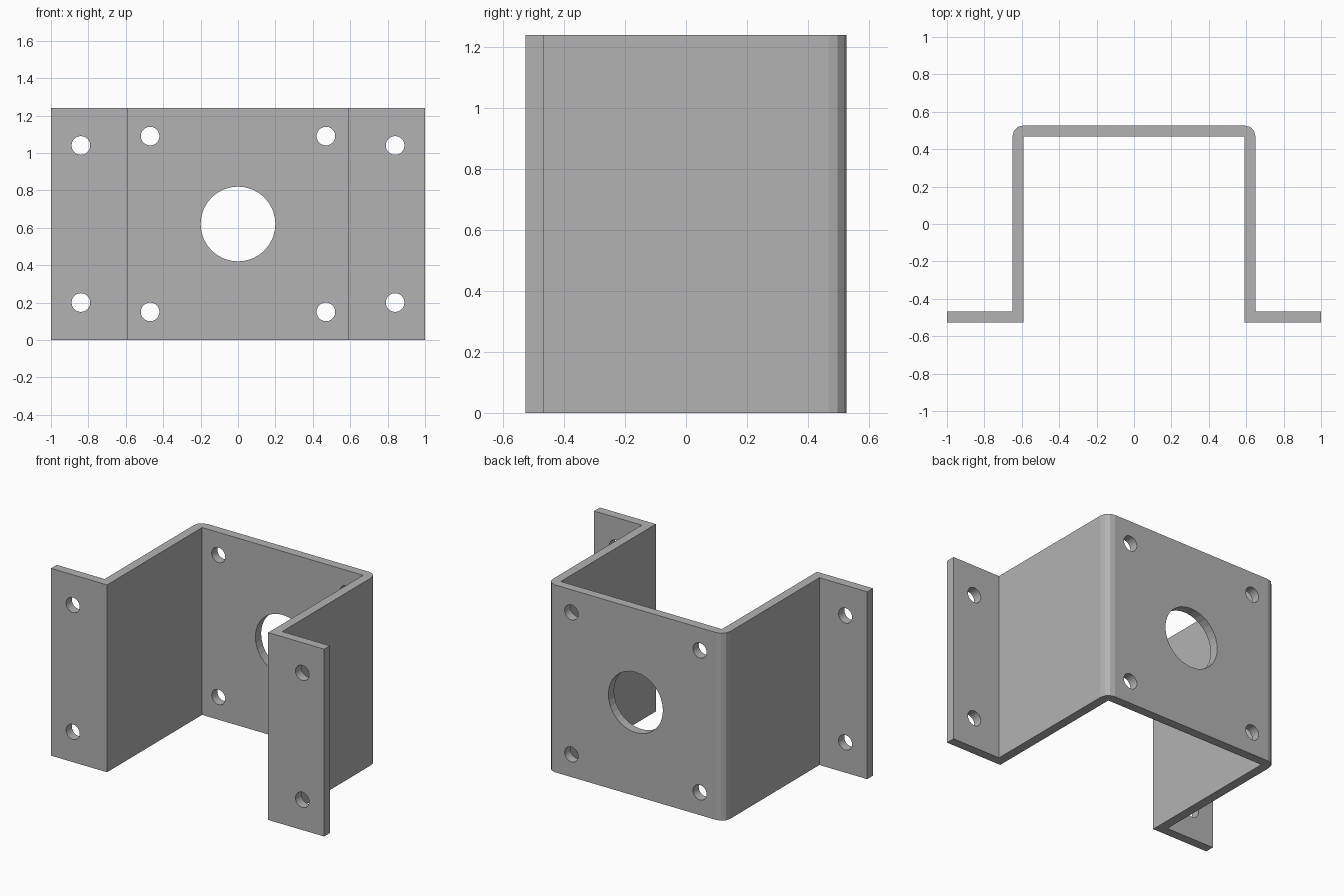
import bpy
import bmesh
from math import sin, cos, pi, radians
from mathutils import Matrix, Vector

if "Cube" in bpy.data.objects:
    bpy.data.objects.remove(bpy.data.objects["Cube"], do_unlink=True)

HEIGHT = 1.24
DEPTH = 0.527          # half depth
THICK = 0.06           # sheet thickness
WALL = 0.65            # outer face of the side walls
BEND_STEPS = 3

steel = bpy.data.materials.new("grey steel")
steel.use_nodes = True
grey = (0.45, 0.45, 0.45, 1)
steel.diffuse_color = grey
steel.node_tree.nodes["Principled BSDF"].inputs["Base Color"].default_value = grey


def make_object(name, bm):
    bmesh.ops.recalc_face_normals(bm, faces=bm.faces)
    mesh = bpy.data.meshes.new(name)
    bm.to_mesh(mesh)
    bm.free()
    mesh.materials.append(steel)
    obj = bpy.data.objects.new(name, mesh)
    bpy.context.collection.objects.link(obj)
    return obj


# Hat-shaped sheet profile: right half, then mirrored
inner = WALL - THICK
bend = [(inner + THICK * cos(a), DEPTH - THICK + THICK * sin(a))
        for a in (pi / 2 * i / BEND_STEPS for i in range(BEND_STEPS + 1))]
half = [(inner, DEPTH - THICK), (inner, -DEPTH), (1, -DEPTH),
        (1, THICK - DEPTH), (WALL, THICK - DEPTH)] + bend
profile = half + [(-x, y) for x, y in reversed(half)]

bm = bmesh.new()
base = bm.faces.new([bm.verts.new((x, y, 0)) for x, y in profile])
top = bmesh.ops.extrude_face_region(bm, geom=[base], use_keep_orig=True)["geom"]
bmesh.ops.translate(bm, vec=(0, 0, HEIGHT),
                    verts=[v for v in top if isinstance(v, bmesh.types.BMVert)])
bracket = make_object("mounting_bracket", bm)

# Drill bits for the centre opening and the mirrored bolt holes
bm = bmesh.new()


def drill(x, y, z, radius, sides):
    place = Matrix.Translation(Vector((x, y, z))) @ Matrix.Rotation(radians(90), 4, "X")
    bmesh.ops.create_cone(bm, cap_ends=True, segments=sides, radius1=radius,
                          radius2=radius, depth=THICK * 3, matrix=place)


plate_y = DEPTH - THICK / 2
drill(0, plate_y, HEIGHT / 2, 0.2, 32)
for side in (-1, 1):
    for end in (-1, 1):
        drill(side * 0.47, plate_y, HEIGHT / 2 + end * 0.47, 0.05, 24)
        drill(side * 0.84, -plate_y, HEIGHT / 2 + end * 0.42, 0.05, 24)
drills = make_object("hole_cutter", bm)
drills.hide_render = True

# Cut the holes, then discard the cutter
cut = bracket.modifiers.new("holes", "BOOLEAN")
cut.operation = "DIFFERENCE"
cut.solver = "EXACT"
cut.object = drills
bpy.context.view_layer.objects.active = bracket
bracket.select_set(True)
bpy.ops.object.modifier_apply(modifier=cut.name)
bpy.data.objects.remove(drills, do_unlink=True)
